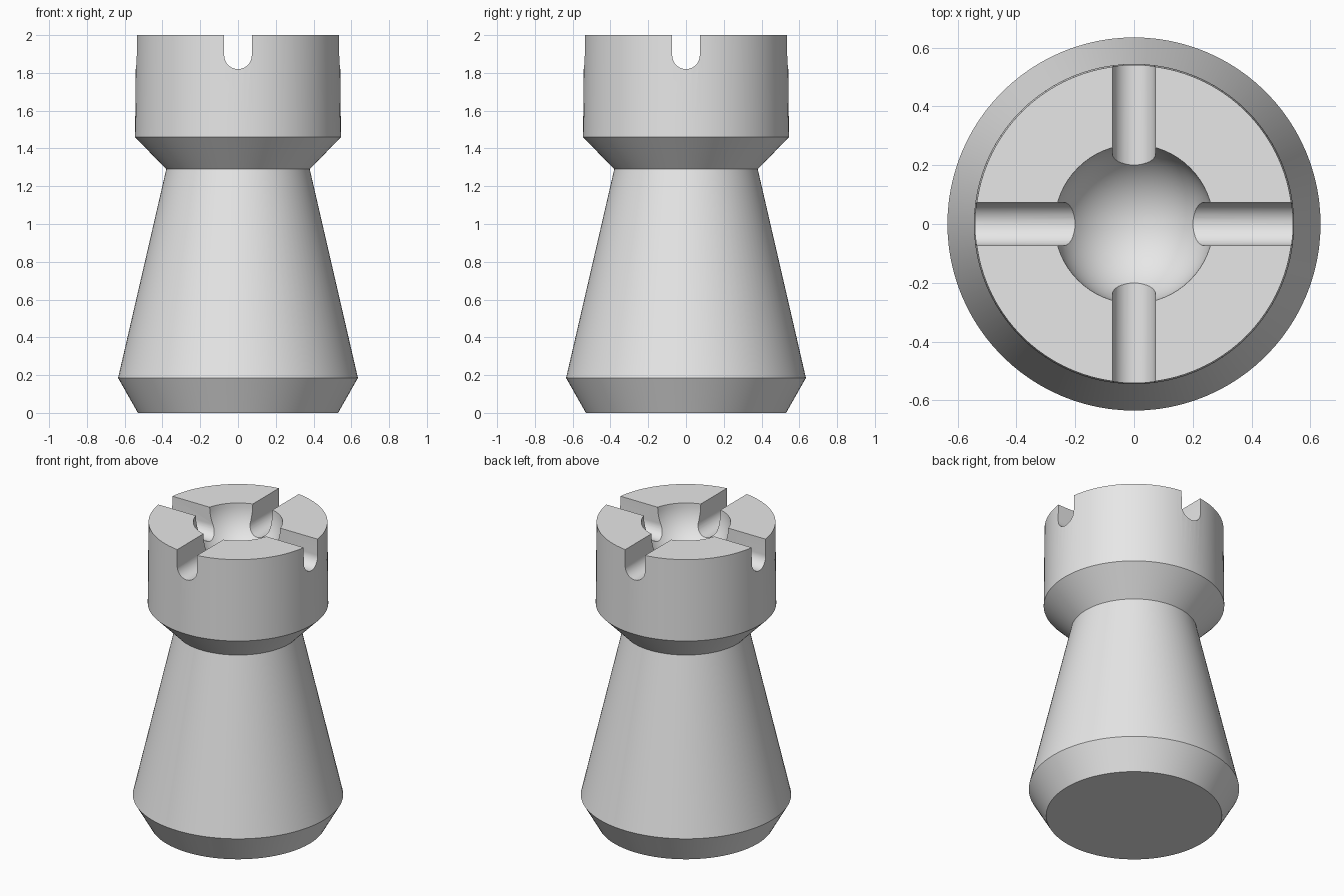
import bpy, bmesh, math
from mathutils import Matrix, Vector

cube = bpy.data.objects.get("Cube")
if cube:
    bpy.data.objects.remove(cube, do_unlink=True)

TOP = 2.0
SEGMENTS = 96
SLOT_RADIUS = 0.073
SLOT_BOTTOM = 1.82
BOWL_RADIUS = 0.27

grey = bpy.data.materials.new("plain grey")
grey.use_nodes = True
grey.diffuse_color = (0.8, 0.8, 0.8, 1)
grey.node_tree.nodes["Principled BSDF"].inputs["Base Color"].default_value = grey.diffuse_color


def make_object(name, bm):
    bmesh.ops.recalc_face_normals(bm, faces=bm.faces)
    mesh = bpy.data.meshes.new(name)
    bm.to_mesh(mesh)
    bm.free()
    mesh.materials.append(grey)
    obj = bpy.data.objects.new(name, mesh)
    bpy.context.collection.objects.link(obj)
    return obj


def lathe(name, profile):
    bm = bmesh.new()
    verts = [bm.verts.new((r, 0, z)) for r, z in profile]
    edges = [bm.edges.new(pair) for pair in zip(verts, verts[1:])]
    bmesh.ops.spin(bm, geom=verts + edges, cent=(0, 0, 0), axis=(0, 0, 1),
                   angle=math.tau, steps=SEGMENTS, use_merge=False)
    bmesh.ops.remove_doubles(bm, verts=bm.verts, dist=0.0001)
    # close the flat ends
    bmesh.ops.holes_fill(bm, edges=[e for e in bm.edges if e.is_boundary], sides=0)
    return make_object(name, bm)


def slot_cutter(name, turn):
    # round-bottomed channel running right across the head
    centre = SLOT_BOTTOM + SLOT_RADIUS
    steps = 24
    outline = [(-SLOT_RADIUS, TOP + 0.2)]
    for i in range(steps + 1):
        a = math.pi + math.pi * i / steps
        outline.append((SLOT_RADIUS * math.cos(a), centre + SLOT_RADIUS * math.sin(a)))
    outline.append((SLOT_RADIUS, TOP + 0.2))
    bm = bmesh.new()
    face = bm.faces.new([bm.verts.new((x, -1, z)) for x, z in outline])
    new = bmesh.ops.extrude_face_region(bm, geom=[face])["geom"]
    bmesh.ops.translate(bm, vec=Vector((0, 2, 0)),
                        verts=[g for g in new if isinstance(g, bmesh.types.BMVert)])
    bm.transform(Matrix.Rotation(turn, 4, "Z"))
    return make_object(name, bm)


def bowl_cutter():
    bm = bmesh.new()
    bmesh.ops.create_uvsphere(bm, u_segments=64, v_segments=32, radius=BOWL_RADIUS,
                              matrix=Matrix.Translation((0, 0, TOP)))
    return make_object("bowl_cutter", bm)


# Turned body: foot, tapered stem, flared collar and head
body = lathe("tower_piece", [(0.53, 0), (0.635, 0.185), (0.38, 1.29),
                             (0.545, 1.46), (0.54, TOP)])

# Hollow bowl and two crossing slots in the head
cutters = [bowl_cutter(), slot_cutter("slot_cutter_y", 0),
           slot_cutter("slot_cutter_x", math.pi / 2)]
bpy.ops.object.select_all(action="DESELECT")
bpy.context.view_layer.objects.active = body
body.select_set(True)
for cutter in cutters:
    cutter.hide_render = True
    mod = body.modifiers.new(cutter.name, "BOOLEAN")
    mod.operation = "DIFFERENCE"
    mod.solver = "EXACT"
    mod.object = cutter
    bpy.ops.object.modifier_apply(modifier=mod.name)
    bpy.data.objects.remove(cutter, do_unlink=True)

bpy.ops.object.shade_smooth_by_angle(angle=math.radians(25))
